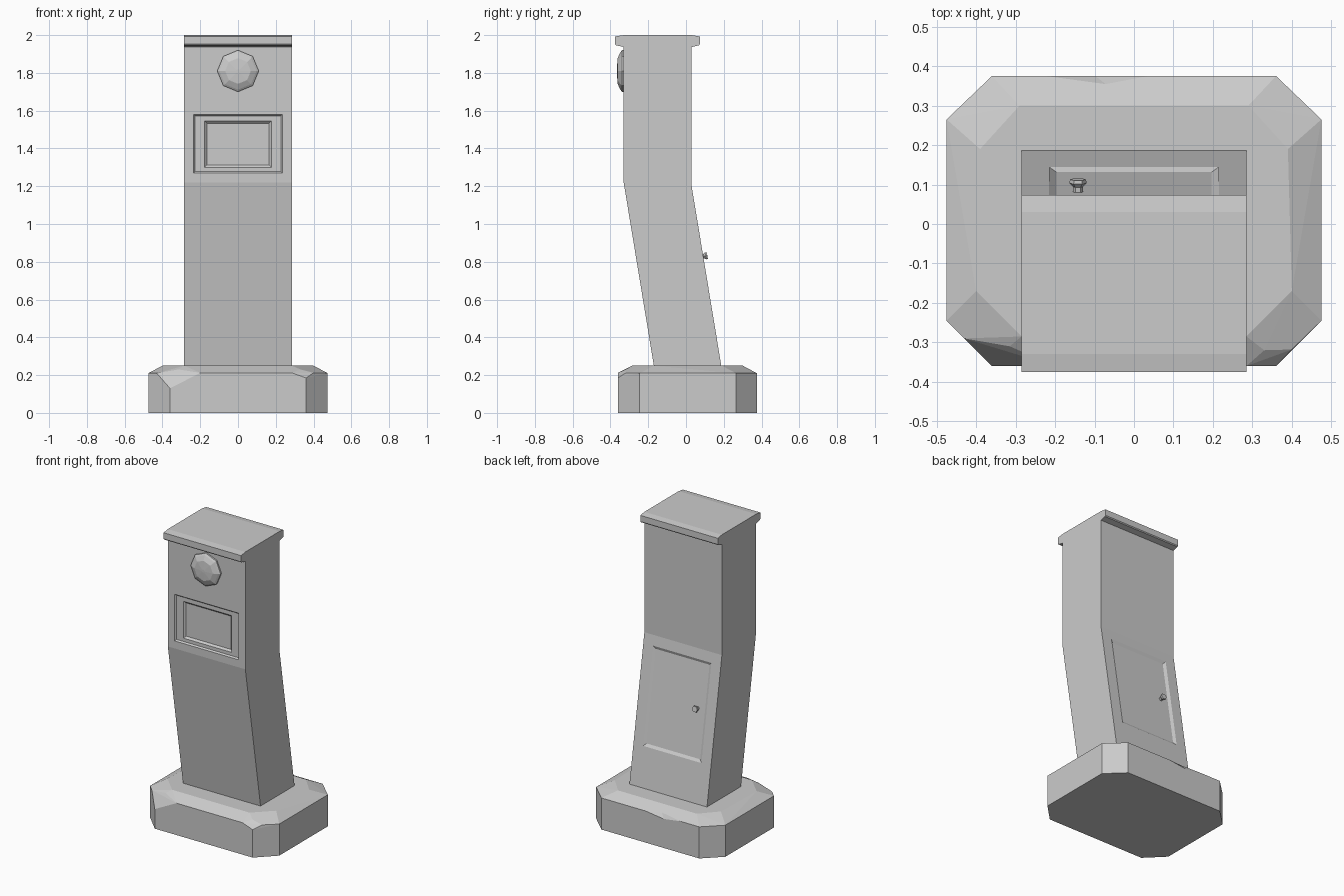
import bpy, bmesh, math
from mathutils import Vector

cube = bpy.data.objects.get("Cube")
if cube:
    bpy.data.objects.remove(cube, do_unlink=True)

grey = bpy.data.materials.new("plain grey")
grey.use_nodes = True
COLOUR = (0.6, 0.6, 0.6, 1)
grey.diffuse_color = COLOUR
grey.node_tree.nodes["Principled BSDF"].inputs["Base Color"].default_value = COLOUR


def finish(name, bm):
    bmesh.ops.recalc_face_normals(bm, faces=bm.faces)
    mesh = bpy.data.meshes.new(name)
    bm.to_mesh(mesh)
    bm.free()
    mesh.materials.append(grey)
    obj = bpy.data.objects.new(name, mesh)
    bpy.context.collection.objects.link(obj)
    return obj


def hull(name, points):
    bm = bmesh.new()
    for p in points:
        bm.verts.new(p)
    bmesh.ops.convex_hull(bm, input=bm.verts)
    bmesh.ops.dissolve_limit(bm, angle_limit=0.01, verts=bm.verts, edges=bm.edges)
    return finish(name, bm)


def extrude_profile(name, profile, half_width):
    """Side profile of (y, z) points, extruded across x."""
    bm = bmesh.new()
    face = bm.faces.new([bm.verts.new((-half_width, y, z)) for y, z in profile])
    new = bmesh.ops.extrude_face_region(bm, geom=[face])["geom"]
    bmesh.ops.translate(bm, vec=(2 * half_width, 0, 0),
                        verts=[v for v in new if isinstance(v, bmesh.types.BMVert)])
    return finish(name, bm)


def cut(obj, cutter):
    mod = obj.modifiers.new("cut", "BOOLEAN")
    mod.operation, mod.solver, mod.object = "DIFFERENCE", "EXACT", cutter
    bpy.context.view_layer.update()
    graph = bpy.context.evaluated_depsgraph_get()
    mesh = bpy.data.meshes.new_from_object(obj.evaluated_get(graph))
    obj.modifiers.clear()
    obj.data = mesh
    bpy.data.objects.remove(cutter, do_unlink=True)


def recess(obj, bottom, top, half_width, normal, start, depth, bevel):
    """Sink a bevelled rectangular panel between two points on a face."""
    up = (top - bottom).normalized()
    points = []
    for offset, inset in ((0.03, 0), (-start, 0), (-start - depth, bevel)):
        for end, sign in ((bottom, 1), (top, -1)):
            for side in (-1, 1):
                points.append(end + up * sign * inset + normal * offset
                              + Vector((side * (half_width - inset), 0, 0)))
    cut(obj, hull("panel_cutter", points))


def revolve(name, rings, sides, centre, axis, turn=0):
    """Faceted round part from (radius, height) rings along an axis."""
    bm = bmesh.new()
    loops = []
    for r, h in rings:
        loops.append([bm.verts.new((r * math.cos(a), r * math.sin(a), h)) for a in
                      (turn + math.tau * i / sides for i in range(sides))])
    for low, high in zip(loops, loops[1:]):
        for i in range(sides):
            j = (i + 1) % sides
            bm.faces.new((low[i], low[j], high[j], high[i]))
    bm.faces.new(loops[0])
    bm.faces.new(loops[-1])
    obj = finish(name, bm)
    obj.rotation_euler = axis.to_track_quat("Z", "Y").to_euler()
    obj.location = centre
    return obj


# Bent pillar body
BACK_TOP, BACK_LOW = Vector((0, 0.03, 1.2)), Vector((0, 0.187, 0.25))
body = extrude_profile("pillar_body", [
    (-0.162, 0.2), (-0.33, 1.22), (-0.33, 1.94),
    (0.03, 1.94), (0.03, 1.2), (0.195, 0.2)], 0.285)

# Screen recess: shallow frame, then deeper pane
front = Vector((0, -1, 0))
recess(body, Vector((0, -0.33, 1.27)), Vector((0, -0.33, 1.58)), 0.235, front, 0, 0.01, 0.008)
recess(body, Vector((0, -0.33, 1.3)), Vector((0, -0.33, 1.545)), 0.177, front, 0.01, 0.012, 0.012)

# Service door on the sloping back
slope = (BACK_TOP - BACK_LOW).normalized()
back = Vector((0, slope.z, -slope.y))
recess(body, BACK_LOW.lerp(BACK_TOP, 0.27), BACK_LOW.lerp(BACK_TOP, 0.93),
       0.215, back, 0, 0.01, 0.018)

# Door knob
knob_at = BACK_LOW.lerp(BACK_TOP, 0.61) + Vector((-0.142, 0, 0)) - back * 0.012
revolve("door_knob", [(0.013, 0), (0.013, 0.015), (0.022, 0.025), (0.02, 0.034)],
        6, knob_at, back)

# Cap overhanging front and back
extrude_profile("top_cap", [
    (-0.33, 1.937), (-0.37, 1.946), (-0.375, 1.952), (-0.375, 1.993), (-0.33, 2),
    (0.03, 2), (0.073, 1.993), (0.073, 1.952), (0.068, 1.946), (0.03, 1.937)], 0.285)

# Faceted speaker dome
revolve("speaker_dome", [(0.11, -0.005), (0.11, 0.01), (0.098, 0.018), (0.068, 0.032),
                         (0.01, 0.036)], 8, (0, -0.33, 1.81), front)

# Chipped stone foot
points = []
for side in (-1, 1):
    for x, y in ((0.36, 0.375), (0.475, 0.265), (0.475, -0.245), (0.36, -0.36)):
        points.append((side * x, y, 0))
        if (x, y) != (0.36, -0.36):
            points.append((side * x, y, 0.21))
    for x, y in ((0.29, 0.3), (0.39, 0.19), (0.4, -0.17), (0.285, -0.285)):
        points.append((side * x, y, 0.25))
points += [(-0.36, -0.36, 0.13), (-0.2, -0.36, 0.212), (-0.43, -0.29, 0.21),
           (-0.315, -0.31, 0.23), (0.36, -0.36, 0.185), (0.285, -0.36, 0.212),
           (0.4, -0.318, 0.212), (0.33, -0.32, 0.23)]
foot = hull("foot", points)

# Chip in the rear edge of the foot
cut(foot, hull("chip_cutter", [(-0.26, 0.377, 0.212), (0.07, 0.377, 0.212),
                               (-0.07, 0.353, 0.223), (-0.1, 0.377, 0.19),
                               (-0.1, 0.45, 0.26)]))
